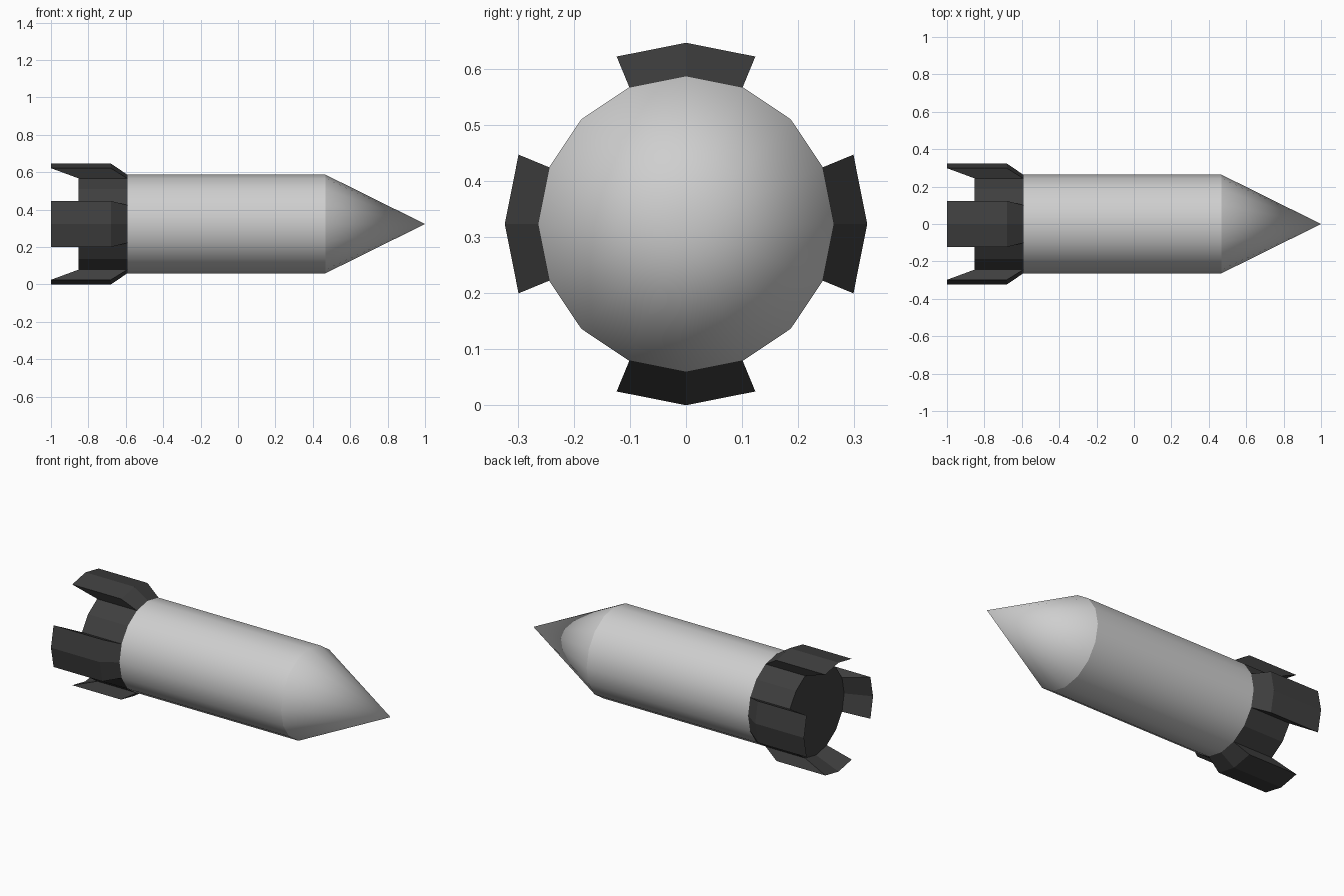
import bpy, math

if "Cube" in bpy.data.objects:
    bpy.data.objects.remove(bpy.data.objects["Cube"])

SIDES = 16
CZ = 0.323          # height of the long axis
R, FIN_R = 0.264, 0.323


def material(name, rgb):
    m = bpy.data.materials.new(name)
    m.diffuse_color = (*rgb, 1)
    m.use_nodes = True
    m.node_tree.nodes["Principled BSDF"].inputs["Base Color"].default_value = m.diffuse_color
    return m


hull_grey = material("light grey", (0.62, 0.62, 0.62))
tail_grey = material("dark grey", (0.05, 0.05, 0.05))


def point(x, r, a):
    return (x, r * math.sin(a), CZ + r * math.cos(a))


def build(name, verts, faces, mat, smooth):
    me = bpy.data.meshes.new(name)
    me.from_pydata(verts, [], faces)
    me.materials.append(mat)
    ob = bpy.data.objects.new(name, me)
    bpy.context.collection.objects.link(ob)
    if smooth:
        bpy.ops.object.select_all(action='DESELECT')
        ob.select_set(True)
        bpy.context.view_layer.objects.active = ob
        bpy.ops.object.shade_smooth_by_angle(angle=math.radians(30))
    return ob


def tube(x0, x1):
    """Two rings from back to front joined by outward-facing quads."""
    verts = [point(x, R, 2 * math.pi * i / SIDES) for x in (x0, x1) for i in range(SIDES)]
    faces = [(i, SIDES + i, SIDES + (i + 1) % SIDES, (i + 1) % SIDES) for i in range(SIDES)]
    faces = [f[::-1] for f in faces]
    return verts, faces


# Hull with pointed nose
verts, faces = tube(-0.592, 0.467)
verts.append((1.0, 0, CZ))
tip = len(verts) - 1
faces += [(SIDES + i, SIDES + (i + 1) % SIDES, tip)[::-1] for i in range(SIDES)]
faces = [f[::-1] for f in faces]
build("hull", verts, faces, hull_grey, True)

# Tail section, closed at the back
verts, faces = tube(-0.852, -0.592)
faces = [f[::-1] for f in faces]
faces.append(tuple(range(SIDES)))
build("tail", verts, faces, tail_grey, False)

# Four swept fins, each two facets wide
profile = [(-0.592, R), (-0.68, FIN_R), (-1.0, FIN_R), (-0.852, R)]
step = 2 * math.pi / SIDES
for k, side in enumerate(("top", "back", "bottom", "front")):
    mid = k * math.pi / 2
    verts = [point(x, r, mid + j * step) for j in (-1, 0, 1) for x, r in profile]
    faces = [(4 * j + i, 4 * j + i + 1, 4 * j + i + 5, 4 * j + i + 4)
             for j in range(2) for i in range(3)]
    faces += [(3, 2, 1, 0), (8, 9, 10, 11)]
    build(side + "_fin", verts, faces, tail_grey, False)

# Make every surface face outward
import bmesh
for ob in bpy.context.collection.objects:
    bm = bmesh.new()
    bm.from_mesh(ob.data)
    bmesh.ops.recalc_face_normals(bm, faces=bm.faces)
    bm.to_mesh(ob.data)
    bm.free()
